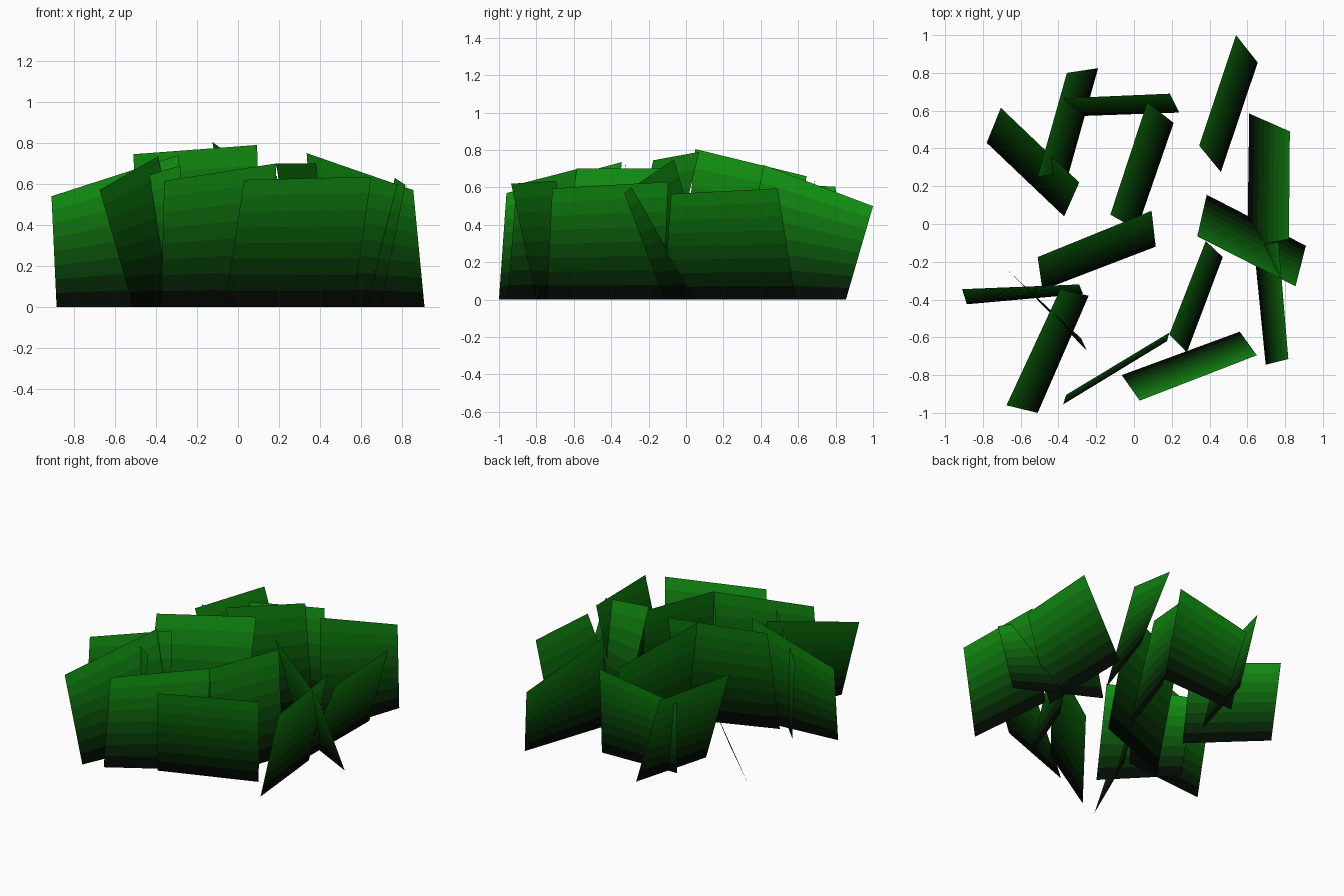
import bpy
from mathutils import Vector

BANDS = 8  # colour steps from dark root to green tip

# Shared root-to-tip gradient materials
mats = []
for i in range(BANDS):
    t = (i + 0.5) / BANDS
    m = bpy.data.materials.new("grass_shade_%d" % (i + 1))
    m.diffuse_color = (0.006 * t, 0.30 * t ** 1.7, 0.006 * t, 1)
    mats.append(m)


def grass_card(name, top_a, top_b, root_b, root_a):
    """Flat leaning card: top edge a-b in the air, root edge on the ground."""
    ta, tb = Vector(top_a), Vector(top_b)
    ra, rb = Vector((*root_a, 0)), Vector((*root_b, 0))
    verts, faces = [], []
    for i in range(BANDS + 1):
        t = i / BANDS
        verts += [ra.lerp(ta, t), rb.lerp(tb, t)]
    for i in range(BANDS):
        k = 2 * i
        faces.append((k, k + 1, k + 3, k + 2))
    me = bpy.data.meshes.new(name)
    me.from_pydata(verts, [], faces)
    for m in mats:
        me.materials.append(m)
    for i, p in enumerate(me.polygons):
        p.material_index = i
    bpy.context.collection.objects.link(bpy.data.objects.new(name, me))


# Scattered cards: top a, top b, root b, root a
cards = [
    # back row
    ((-.355, .80, .605), (-.51, .25, .62), (-.345, .27), (-.19, .825)),
    ((-.39, .665, .54), (.19, .69, .64), (.24, .59), (-.33, .57)),
    ((-.705, .615, .46), (-.29, .22, .48), (-.37, .04), (-.78, .43)),
    ((.54, 1.0, .50), (.345, .415, .72), (.46, .275), (.655, .855)),
    # middle
    ((-.125, .05, .805), (.07, .645, .66), (.21, .535), (.015, -.03)),
    ((-.51, -.175, .745), (.093, .07, .79), (.115, -.12), (-.485, -.35)),
    ((.825, .49, .595), (.82, -.08, .565), (.60, -.12), (.61, .585)),
    ((.335, -.065, .75), (.855, -.33, .57), (.91, -.115), (.385, .155)),
    # front row
    ((-.91, -.345, .54), (-.29, -.32, .74), (-.27, -.37), (-.885, -.425)),
    ((-.39, -.345, .735), (-.675, -.96, .57), (-.51, -1.0), (-.24, -.38)),
    ((-.68, -.235, .57), (-.28, -.605, .69), (-.25, -.67), (-.63, -.28)),
    ((.38, -.09, .70), (.187, -.585, .70), (.28, -.68), (.47, -.175)),
    ((-.36, -.905, .615), (.187, -.575, .70), (.175, -.62), (-.375, -.955)),
    ((.03, -.935, .62), (.65, -.695, .635), (.56, -.57), (-.065, -.80)),
    ((.765, -.095, .63), (.817, -.715, .595), (.697, -.745), (.635, -.12)),
]
for i, c in enumerate(cards):
    grass_card("grass_card_%02d" % (i + 1), *c)
